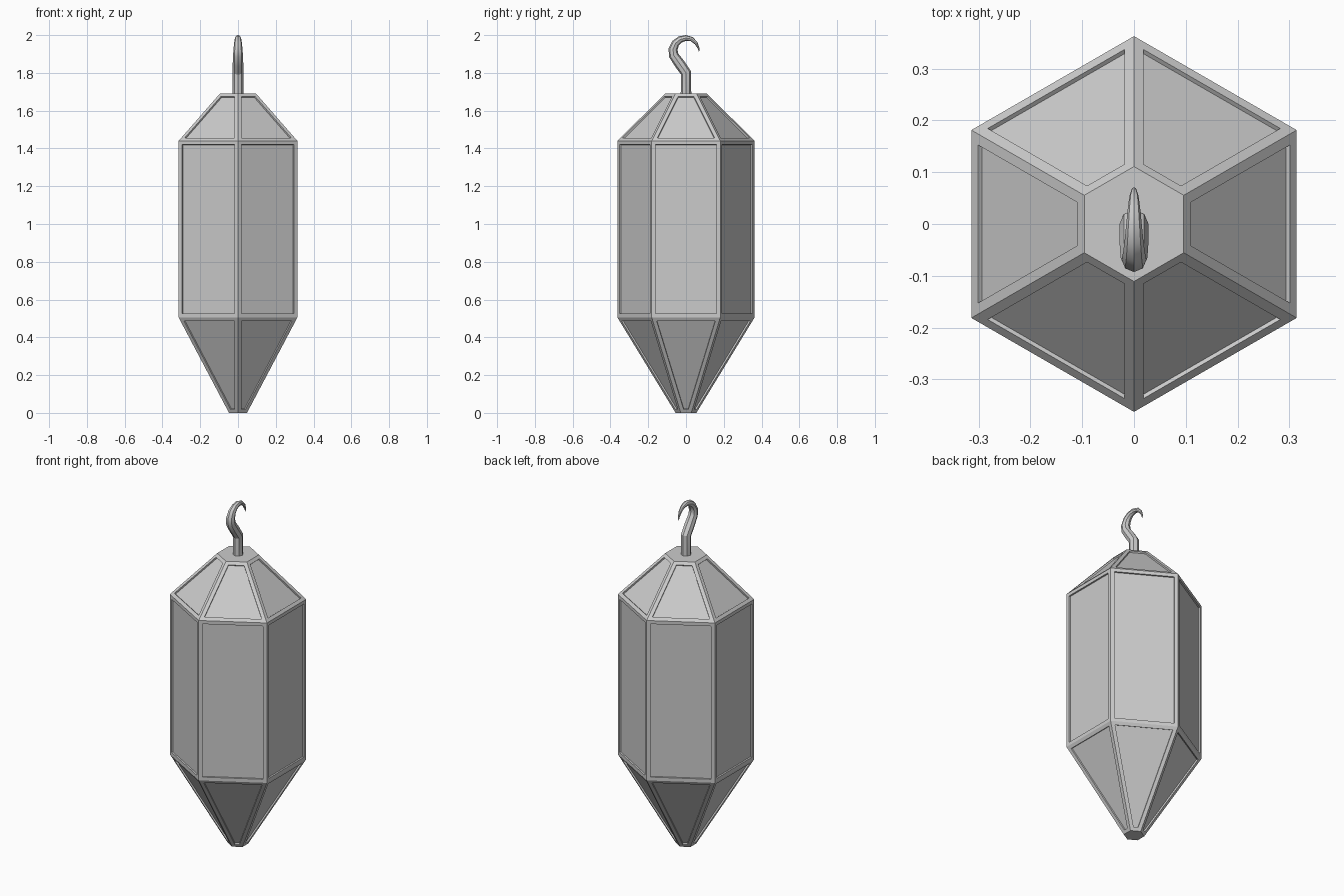
import bpy, bmesh
from math import sin, cos, pi

if "Cube" in bpy.data.objects:
    bpy.data.objects.remove(bpy.data.objects["Cube"])

# Hexagonal body: rings of (height, radius), one corner facing the front
RINGS = [(0.0, 0.055), (0.505, 0.363), (1.44, 0.363), (1.69, 0.111)]
bm = bmesh.new()
rings = [[bm.verts.new((r * sin(i * pi / 3), -r * cos(i * pi / 3), z)) for i in range(6)]
         for z, r in RINGS]
panels = []
for lo, hi in zip(rings, rings[1:]):
    for i in range(6):
        j = (i + 1) % 6
        panels.append(bm.faces.new((lo[i], lo[j], hi[j], hi[i])))
bm.faces.new(rings[0][::-1])
bm.faces.new(rings[-1])
bm.normal_update()

# Recessed panes framed by thin bars
bmesh.ops.inset_individual(bm, faces=panels, thickness=0.02, use_even_offset=True)
bm.normal_update()
bmesh.ops.inset_individual(bm, faces=panels, thickness=0.0005, depth=-0.009,
                           use_even_offset=True)
mesh = bpy.data.meshes.new("lantern_body")
bm.to_mesh(mesh)
bm.free()
body = bpy.data.objects.new("lantern_body", mesh)
bpy.context.collection.objects.link(body)

# Tapered hanging hook: (y, z, radius)
PATH = [(0, 1.68, 0.028), (0, 1.80, 0.028), (-0.035, 1.85, 0.028), (-0.065, 1.893, 0.026),
        (-0.069, 1.925, 0.024), (-0.055, 1.957, 0.021), (-0.031, 1.977, 0.018),
        (0.0, 1.985, 0.015), (0.03, 1.979, 0.012), (0.053, 1.958, 0.009),
        (0.066, 1.932, 0.005), (0.069, 1.912, 0.001)]
curve = bpy.data.curves.new("hook", 'CURVE')
curve.dimensions = '3D'
curve.bevel_depth = 1.0
curve.bevel_resolution = 2
curve.use_fill_caps = True
spline = curve.splines.new('POLY')
spline.points.add(len(PATH) - 1)
for p, (y, z, r) in zip(spline.points, PATH):
    p.co = (0, y, z, 1)
    p.radius = r
hook = bpy.data.objects.new("hook", curve)
bpy.context.collection.objects.link(hook)
bpy.context.view_layer.objects.active = hook
hook.select_set(True)
bpy.ops.object.convert(target='MESH')
bpy.ops.object.shade_smooth_by_angle()
